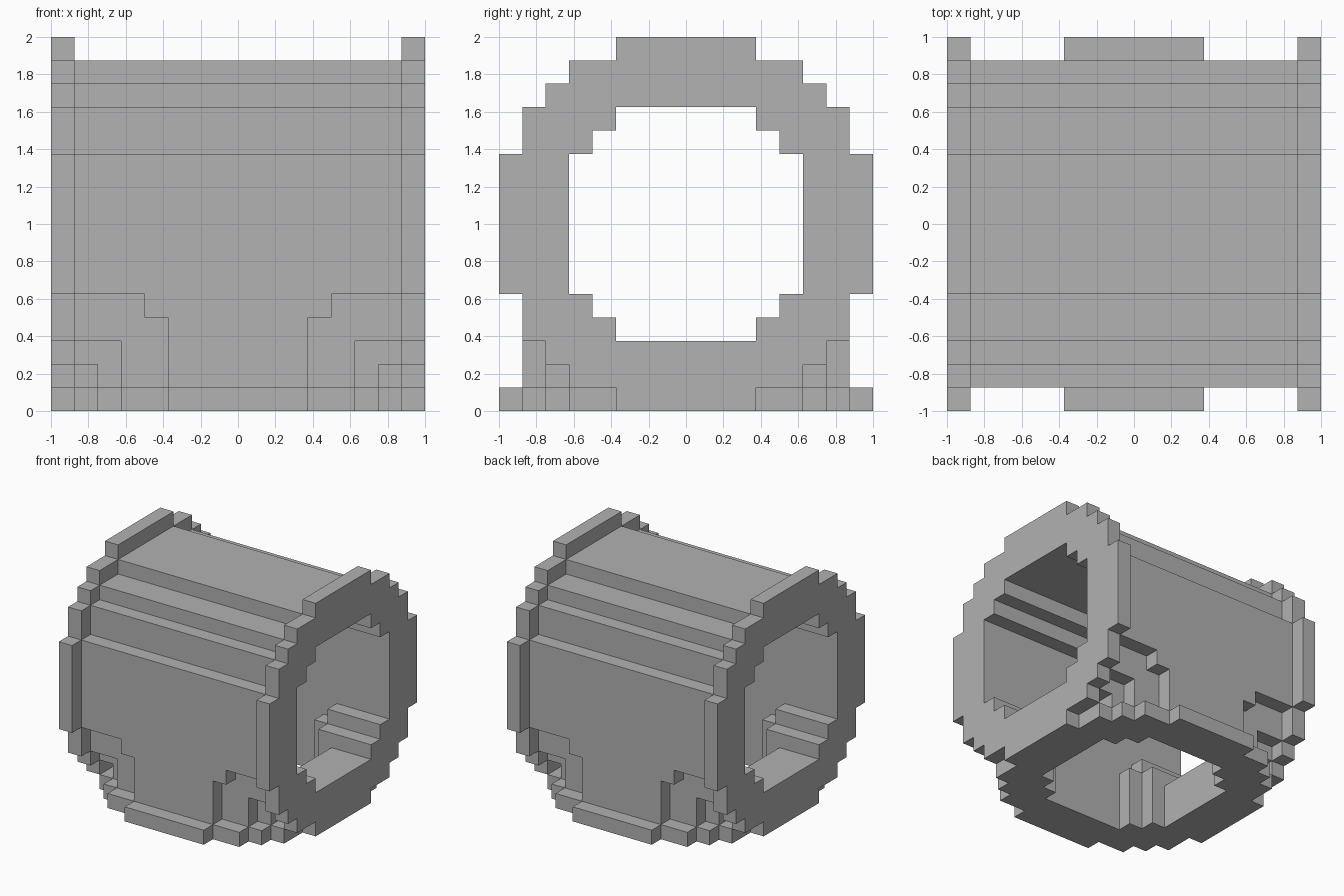
import bpy, bmesh, math
from mathutils import Vector

CELL = 0.125
N = 8  # half the model, in cells

# Half-width of each stepped circle, per cell row away from the centre
COLLAR = (8, 8, 8, 7, 7, 6, 5, 3)
PIPE = (7, 7, 7, 6, 6, 5, 3)
BORE = (5, 5, 5, 4, 3)

cube = bpy.data.objects.get("Cube")
if cube:
    bpy.data.objects.remove(cube, do_unlink=True)


def row(i):
    """Distance of a cell from the centre plane, counted in whole cells."""
    return i if i >= 0 else -1 - i


def disc(steps, a, b):
    return row(a) < len(steps) and row(b) < steps[row(a)]


def cylinder(steps, axis, start, stop):
    """Cells of a stepped cylinder running along one axis."""
    cells = set()
    for t in range(start, stop):
        for a in range(-N, N):
            for b in range(-N, N):
                if disc(steps, a, b):
                    cell = [a, b]
                    cell.insert(axis, t)
                    cells.add(tuple(cell))
    return cells


def saddle_corners(y_row):
    """The four cells that round off the joint between both pipes."""
    return {(x, y, -4) for x in (-4, 3) for y in (-1 - y_row, y_row)}


# Horizontal pipe and its two end collars
solid = cylinder(PIPE, 0, -N, N)
solid |= cylinder(COLLAR, 0, -N, 1 - N) | cylinder(COLLAR, 0, N - 1, N)
# Downward branch with its bottom collar
solid |= cylinder(PIPE, 2, -N, 0) | cylinder(COLLAR, 2, -N, 1 - N)
# Joint filled outside, hollowed inside
solid |= saddle_corners(6)
solid -= saddle_corners(4)
# Bores
solid -= cylinder(BORE, 0, -N, N) | cylinder(BORE, 2, -N, 0)

# Skin the cells with their exposed faces only
bm = bmesh.new()
verts = {}


def vertex(p):
    if p not in verts:
        verts[p] = bm.verts.new(Vector(p) * CELL + Vector((0, 0, 1)))
    return verts[p]


for cell in sorted(solid):
    for axis in range(3):
        u, v = (axis + 1) % 3, (axis + 2) % 3
        for side in (0, 1):
            near = list(cell)
            near[axis] += 2 * side - 1
            if tuple(near) in solid:
                continue
            loop = []
            for du, dv in ((0, 0), (1, 0), (1, 1), (0, 1)):
                p = list(cell)
                p[axis] += side
                p[u] += du
                p[v] += dv
                loop.append(vertex(tuple(p)))
            bm.faces.new(loop if side else loop[::-1])

# Merge the flat areas
bmesh.ops.dissolve_limit(bm, angle_limit=math.radians(1),
                         verts=bm.verts[:], edges=bm.edges[:])
mesh = bpy.data.meshes.new("pipe_tee")
bm.to_mesh(mesh)
bm.free()

# Plain grey
grey = bpy.data.materials.new("plain_grey")
grey.use_nodes = True
colour = (0.445, 0.445, 0.445, 1)
grey.diffuse_color = colour
grey.node_tree.nodes["Principled BSDF"].inputs["Base Color"].default_value = colour
mesh.materials.append(grey)

tee = bpy.data.objects.new("pipe_tee", mesh)
bpy.context.collection.objects.link(tee)
